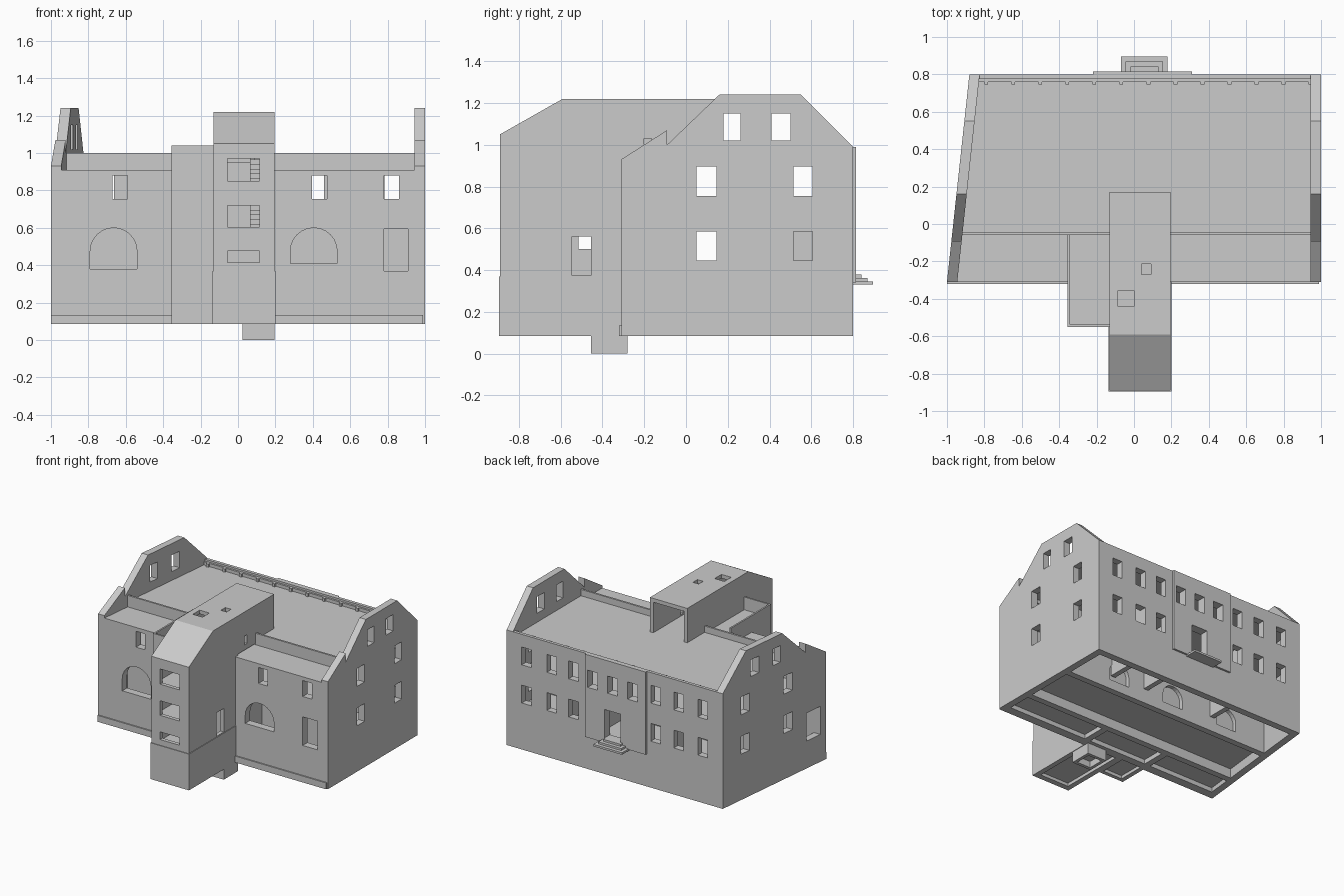
import bpy, bmesh
from math import sin, cos, pi

if "Cube" in bpy.data.objects:
    bpy.data.objects.remove(bpy.data.objects["Cube"])

def add_prism(bm, pts, axis, a, b):
    """Extrude a 2D outline along x (y,z points), y (x,z points) or z (x,y points)."""
    place = {'x': lambda p, t: (t, p[0], p[1]),
             'y': lambda p, t: (p[0], t, p[1]),
             'z': lambda p, t: (p[0], p[1], t)}[axis]
    lo = [bm.verts.new(place(p, a)) for p in pts]
    hi = [bm.verts.new(place(p, b)) for p in pts]
    bm.faces.new(lo)
    bm.faces.new(hi)
    n = len(pts)
    for i in range(n):
        bm.faces.new((lo[i], lo[(i + 1) % n], hi[(i + 1) % n], hi[i]))

def make(name, prisms):
    bm = bmesh.new()
    for p in prisms:
        add_prism(bm, *p)
    bmesh.ops.recalc_face_normals(bm, faces=bm.faces)
    me = bpy.data.meshes.new(name)
    bm.to_mesh(me)
    bm.free()
    ob = bpy.data.objects.new(name, me)
    bpy.context.collection.objects.link(ob)
    return ob

def bx(x0, x1, y0, y1, z0, z1):
    return ([(x0, y0), (x1, y0), (x1, y1), (x0, y1)], 'z', z0, z1)

def cut(ob, prisms):
    cutter = make("cutter", prisms)
    cutter.hide_render = True
    m = ob.modifiers.new("cut", 'BOOLEAN')
    m.operation, m.solver, m.object = 'DIFFERENCE', 'EXACT', cutter
    dg = bpy.context.evaluated_depsgraph_get()
    me = bpy.data.meshes.new_from_object(ob.evaluated_get(dg))
    ob.modifiers.clear()
    ob.data = me
    bpy.data.objects.remove(cutter)
    return ob

def arch(x0, x1, z0, z1):
    c, r = (x0 + x1) / 2, (x1 - x0) / 2
    h = z1 - r
    return [(x0, z0), (x1, z0)] + [(c + r * cos(pi * i / 12), h + r * sin(pi * i / 12)) for i in range(13)]

def left_x(y):
    return -1 + 0.108 * (y + 0.31)

def slab(name, y0, y1, z0, z1):
    return make(name, [([(left_x(y0) + .03, y0), (.97, y0), (.97, y1), (left_x(y1) + .03, y1)], 'z', z0, z1)])

# gable end walls with the stepped skyline; the left one is skewed in plan
gable = [(-.31, .085), (-.31, .93), (-.09, 1.07), (-.09, 1.0), (.16, 1.24), (.55, 1.24), (.80, .99), (.80, .085)]
side_holes = [(.18, .26, 1.02, 1.15), (.41, .50, 1.02, 1.15)]
for z0 in (.445, .755):
    side_holes += [(.05, .145, z0, z0 + .14), (.515, .605, z0, z0 + .14)]
right = make("right_gable_wall", [(gable, 'x', .945, 1.0)])
cut(right, [bx(.9, 1.1, *h) for h in side_holes])
left = make("left_gable_wall", [(gable, 'x', -1.0, -.945)])
cut(left, [bx(-1.1, -.9, *h) for h in side_holes + [(-.25, -.10, .30, .52)]])
for v in left.data.vertices:
    v.co.x += .108 * (v.co.y + .31)

# front wall with arched and plain windows
front = make("front_wall", [bx(-.97, .97, -.31, -.25, .085, .91)])
holes = [(arch(-.79, -.54, .38, .60), 'y', -.4, -.2), (arch(.28, .53, .41, .60), 'y', -.4, -.2),
         bx(.78, .91, -.4, -.2, .37, .595)]
holes += [bx(x, x + .08, -.4, -.2, .755, .88) for x in (-.67, .395, .78)]
cut(front, holes)
make("front_plinth", [bx(-1.0, -.35, -.32, -.30, .085, .135), bx(.19, .99, -.32, -.30, .085, .135)])

# back wall, shallow centre bay and their windows
back = make("back_wall", [bx(-.86, .97, .745, .80, .085, .95), bx(-.87, .97, .775, .80, .95, .99)])
bay = make("back_centre_bay", [bx(-.22, .31, .79, .815, .34, .99)])
outer = (.826, .608, .417, -.297, -.497, -.706)
door = bx(0, .14, .7, .9, .375, .60)
bay_holes = [bx(x - .043, x + .043, .7, .9, .735, .87) for x in (.243, .069, -.105)] + [door]
cut(back, [bx(x - .043, x + .043, .7, .9, z, z + .14) for x in outer for z in (.45, .75)]
    + bay_holes + [bx(.95, .965, .7, .9, .65, .67)])
cut(bay, bay_holes)
make("back_steps", [bx(-.07 + .025 * i, .18 - .025 * i, .79, .895 - .027 * i, .33 + .016 * i, .346 + .016 * i)
                    for i in range(3)])

# roof decks, front parapet and the row of small blocks behind the back wall
slab("front_deck", -.27, -.05, .88, .91)
slab("main_roof", -.06, .78, .92, .95)
make("roof_parapet", [bx(-.94, -.13, -.06, -.045, .89, 1.0), bx(.195, .95, -.06, -.045, .89, 1.0)])
make("roof_ledge", [bx(-.84, .95, .76, .778, .94, .975)])
make("roof_blocks", [bx(-.80 + .1445 * i, -.78 + .1445 * i, .745, .762, .94, .975) for i in range(13)])

# interior floors, spine walls and cross walls
slab("upper_floor", -.27, .77, .63, .66)
slab("ground_floor", .39, .77, .34, .37)
slab("middle_floor", -.04, .39, .16, .37)
slab("front_floor", -.27, -.04, .12, .15)
make("front_spine_wall", [bx(-.95, .96, -.06, -.01, .085, .64)])
spine = make("rear_spine_wall", [bx(-.90, .96, .37, .42, .085, .64)])
cut(spine, [(arch(x, x + .18, .16, .32), 'y', .3, .5) for x in (-.6, -.1, .4)])
make("cross_walls", [bx(x, x + .04, .41, .76, .2, .64) for x in (-.4, .22, .52)])
make("front_cross_walls", [bx(x, x + .05, -.27, -.04, .085, .64) for x in (-.36, .2)])

# stair tower: hollow shell with sloped front, open toward the roof at the back
shell = [(-.89, .085), (-.89, 1.05), (-.59, 1.22), (.17, 1.22), (.17, .92), (-.28, .92), (-.28, .085)]
void = [(-.86, .13), (-.86, 1.03), (-.58, 1.19), (.3, 1.19), (.3, .95), (-.31, .95), (-.31, .13)]
tower = make("stair_tower", [(shell, 'x', -.13, .195)])
cut(tower, [(void, 'x', -.10, .165)])
cut(tower, [bx(-.055, .115, -1, -.8, z0, z1) for z0, z1 in ((.85, .97), (.605, .72), (.415, .475))]
    + [bx(.1, .3, -.545, -.455, .375, .56), bx(-.2, -.05, -.515, -.455, .50, .56),
       bx(.1, .3, -.2, -.165, .96, 1.03),
       bx(-.085, 0, -.44, -.355, 1.1, 1.3), bx(.04, .09, -.27, -.215, 1.1, 1.3),
       bx(-.095, .16, -.85, -.32, .05, .11)])
base = make("tower_base", [bx(-.136, .20, -.895, -.30, .085, .37)])
cut(base, [bx(-.125, .19, -.885, -.2, 0, .5)])
make("tower_floors", [bx(-.11, .18, -.87, -.57, z, z + .02) for z in (.35, .58, .825)])
make("tower_stairs", [bx(.065, .17, -.80 + .035 * i, -.765 + .035 * i, z, z + .03 + .025 * i)
                      for z in (.59, .835) for i in range(5)])
foot = make("tower_foot", [bx(.025, .195, -.455, -.28, 0, .09)])
cut(foot, [bx(.05, .17, -.43, -.305, -.1, .05)])

# side wing beside the tower with a thin roof parapet
wing = make("side_wing", [bx(-.355, -.125, -.55, -.28, .085, .94)])
cut(wing, [bx(-.325, -.09, -.52, -.31, .13, .90)])
cut(wing, [bx(-.4, -.3, -.515, -.455, .50, .56), bx(-.32, -.15, -.52, -.31, .05, .11)])
make("wing_deck", [bx(-.35, -.125, -.29, -.055, .89, .94)])
make("wing_parapet", [bx(-.355, -.342, -.55, -.055, .90, 1.04), bx(-.342, -.13, -.55, -.537, .90, 1.04)])
